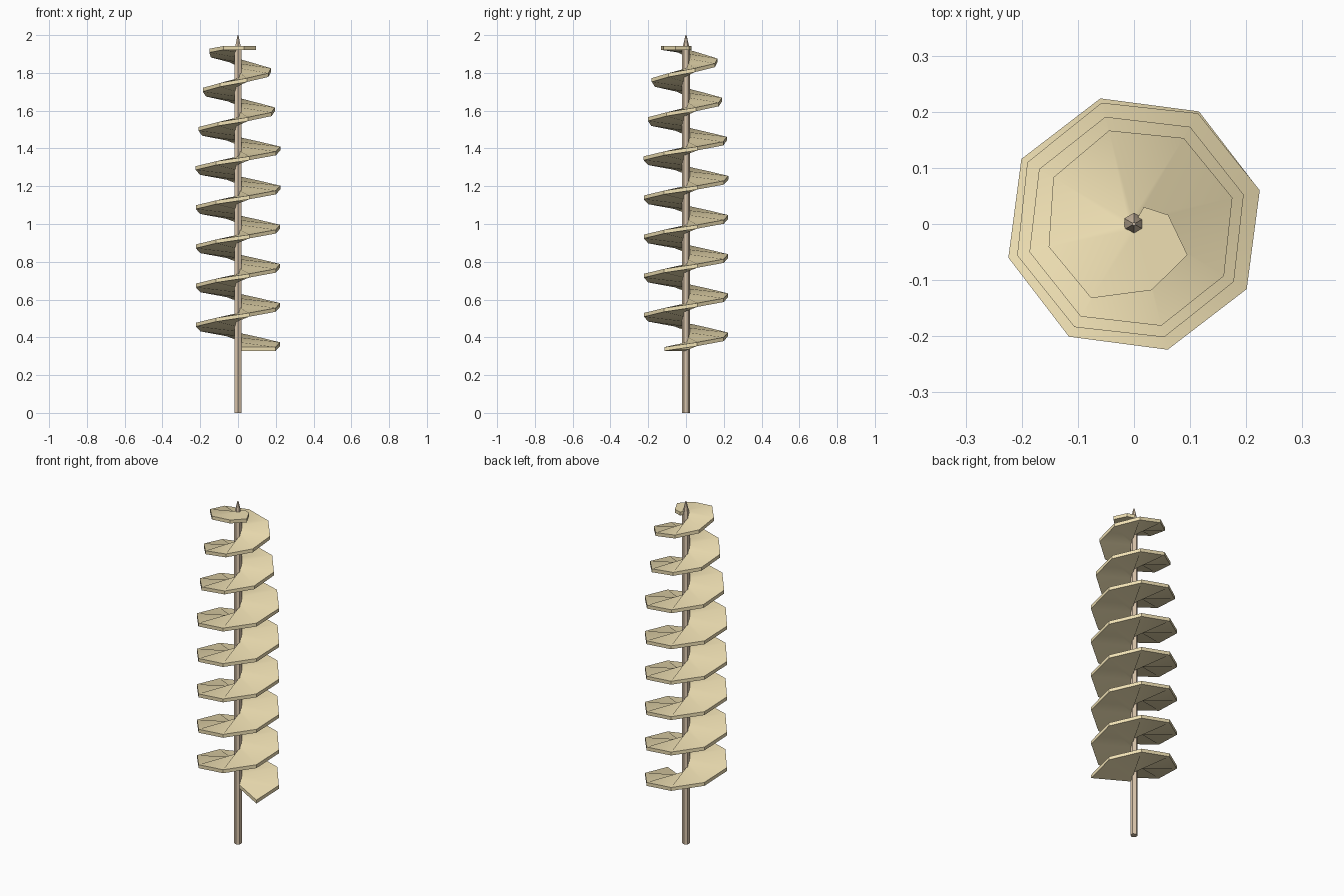
import bpy, bmesh
from math import cos, sin, radians

if "Cube" in bpy.data.objects:
    bpy.data.objects.remove(bpy.data.objects["Cube"])


def finish(name, bm, color):
    bmesh.ops.recalc_face_normals(bm, faces=bm.faces)
    me = bpy.data.meshes.new(name)
    bm.to_mesh(me)
    bm.free()
    ob = bpy.data.objects.new(name, me)
    bpy.context.collection.objects.link(ob)
    mat = bpy.data.materials.new(name + "_color")
    mat.diffuse_color = color
    mat.use_nodes = True
    mat.node_tree.nodes["Principled BSDF"].inputs["Base Color"].default_value = mat.diffuse_color
    me.materials.append(mat)
    bpy.ops.object.select_all(action='DESELECT')
    ob.select_set(True)
    bpy.context.view_layer.objects.active = ob
    bpy.ops.object.shade_smooth_by_angle(angle=radians(30))


def radius_at(z):
    # outer radius of the potato by height
    pts = [(0.3, 0.23), (1.40, 0.232), (1.50, 0.216), (1.60, 0.203), (1.70, 0.194),
           (1.80, 0.184), (1.88, 0.17), (1.94, 0.15)]
    for (z0, r0), (z1, r1) in zip(pts, pts[1:]):
        if z <= z1:
            return r0 + (r1 - r0) * (z - z0) / (z1 - z0)
    return pts[-1][1]


# Spiral blade: eight steps per turn, rectangular section, flat shrinking end
FULL, RISE, HALF = 62, 0.0259, 0.010
END_RADII = [0.122, 0.110, 0.063, 0.035]
bm = bmesh.new()
prev = None
for k in range(FULL + 1 + len(END_RADII)):
    a = radians(-30 + 45 * k)
    z = min(0.338 + RISE * k, 1.932)
    r = radius_at(z) if k <= FULL else END_RADII[k - FULL - 1]
    ring = [bm.verts.new((q * cos(a), q * sin(a), z + h))
            for q, h in ((0.012, -HALF), (r, -HALF), (r, HALF), (0.012, HALF))]
    if prev:
        for i in range(4):
            j = (i + 1) % 4
            bm.faces.new((prev[i], prev[j], ring[j], ring[i]))
    else:
        bm.faces.new(ring)
    prev = ring
bm.faces.new(prev)
finish("spiral_potato", bm, (0.86, 0.74, 0.45, 1))

# Hexagonal skewer with a sharpened tip
bm = bmesh.new()
prev = None
for z, r in ((0, 0.02), (1.925, 0.02), (2.0, 0.003)):
    ring = [bm.verts.new((r * cos(radians(30 + 60 * i)), r * sin(radians(30 + 60 * i)), z))
            for i in range(6)]
    if prev:
        for i in range(6):
            j = (i + 1) % 6
            bm.faces.new((prev[i], prev[j], ring[j], ring[i]))
    else:
        bm.faces.new(ring)
    prev = ring
bm.faces.new(prev)
finish("skewer", bm, (0.70, 0.56, 0.41, 1))
